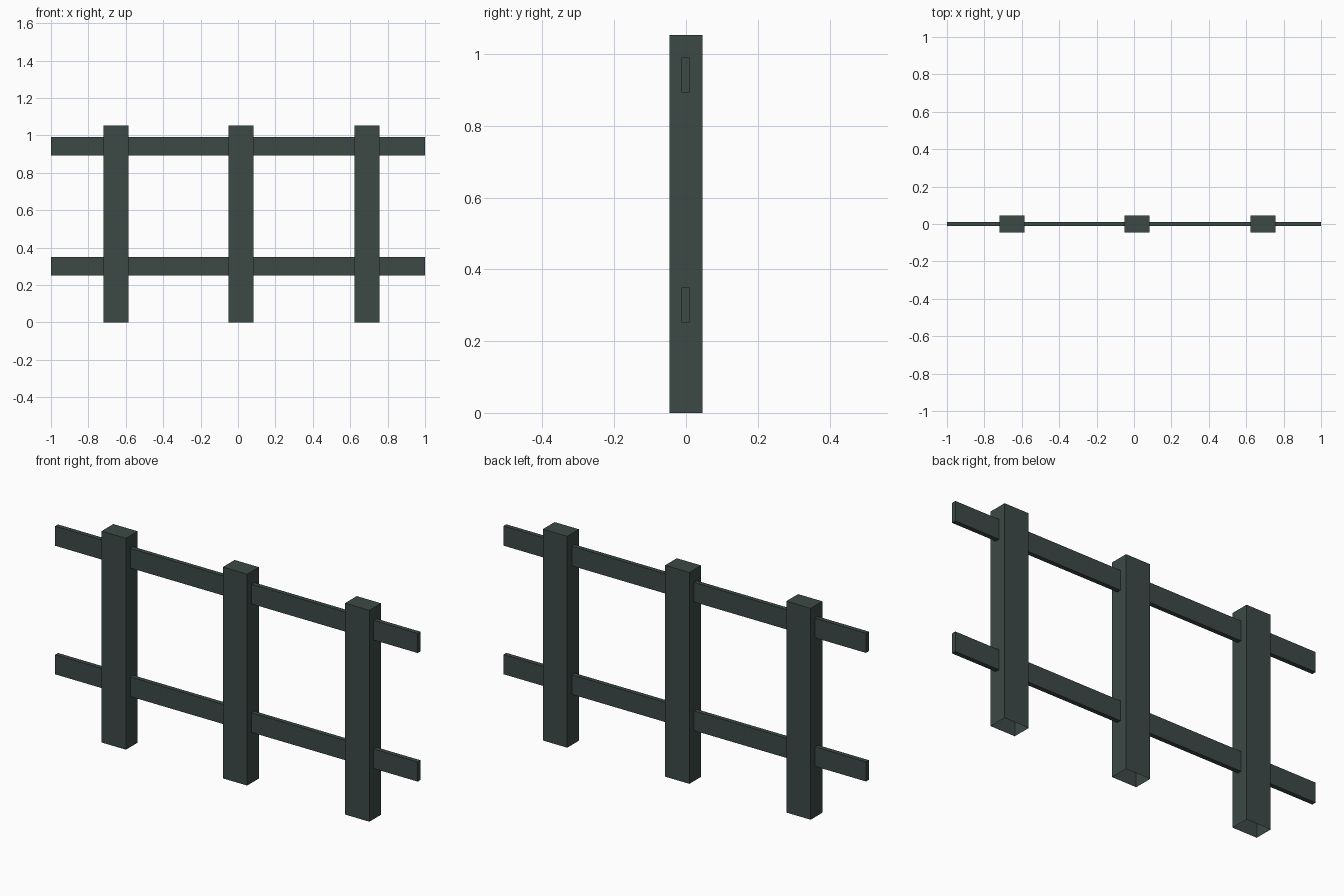
import bpy, bmesh

if "Cube" in bpy.data.objects:
    bpy.data.objects.remove(bpy.data.objects["Cube"])

# Single dark green-grey paint
paint = bpy.data.materials.new("dark green grey")
paint.diffuse_color = (0.045, 0.068, 0.061, 1.0)
paint.use_nodes = True
paint.node_tree.nodes["Principled BSDF"].inputs["Base Color"].default_value = paint.diffuse_color


def box(name, lo, hi, open_bottom=False):
    """Axis-aligned box between two corners, optionally without its base."""
    bm = bmesh.new()
    bmesh.ops.create_cube(bm, size=1.0)
    for v in bm.verts:
        v.co = [lo[i] if v.co[i] < 0 else hi[i] for i in range(3)]
    bm.normal_update()
    if open_bottom:
        base = [f for f in bm.faces if f.normal.z < -0.5]
        bmesh.ops.delete(bm, geom=base, context='FACES')
    mesh = bpy.data.meshes.new(name)
    bm.to_mesh(mesh)
    bm.free()
    mesh.materials.append(paint)
    obj = bpy.data.objects.new(name, mesh)
    bpy.context.collection.objects.link(obj)
    return obj


# Upright posts, hollow underneath
for side, x in (("left", -0.653), ("middle", 0.016), ("right", 0.69)):
    box(side + "_post", (x - 0.067, -0.046, 0.0), (x + 0.067, 0.046, 1.054), True)

# Horizontal rails running through the posts
for level, z0, z1 in (("lower", 0.252, 0.35), ("upper", 0.893, 0.991)):
    box(level + "_rail", (-1.0, -0.012, z0), (1.0, 0.01, z1))
